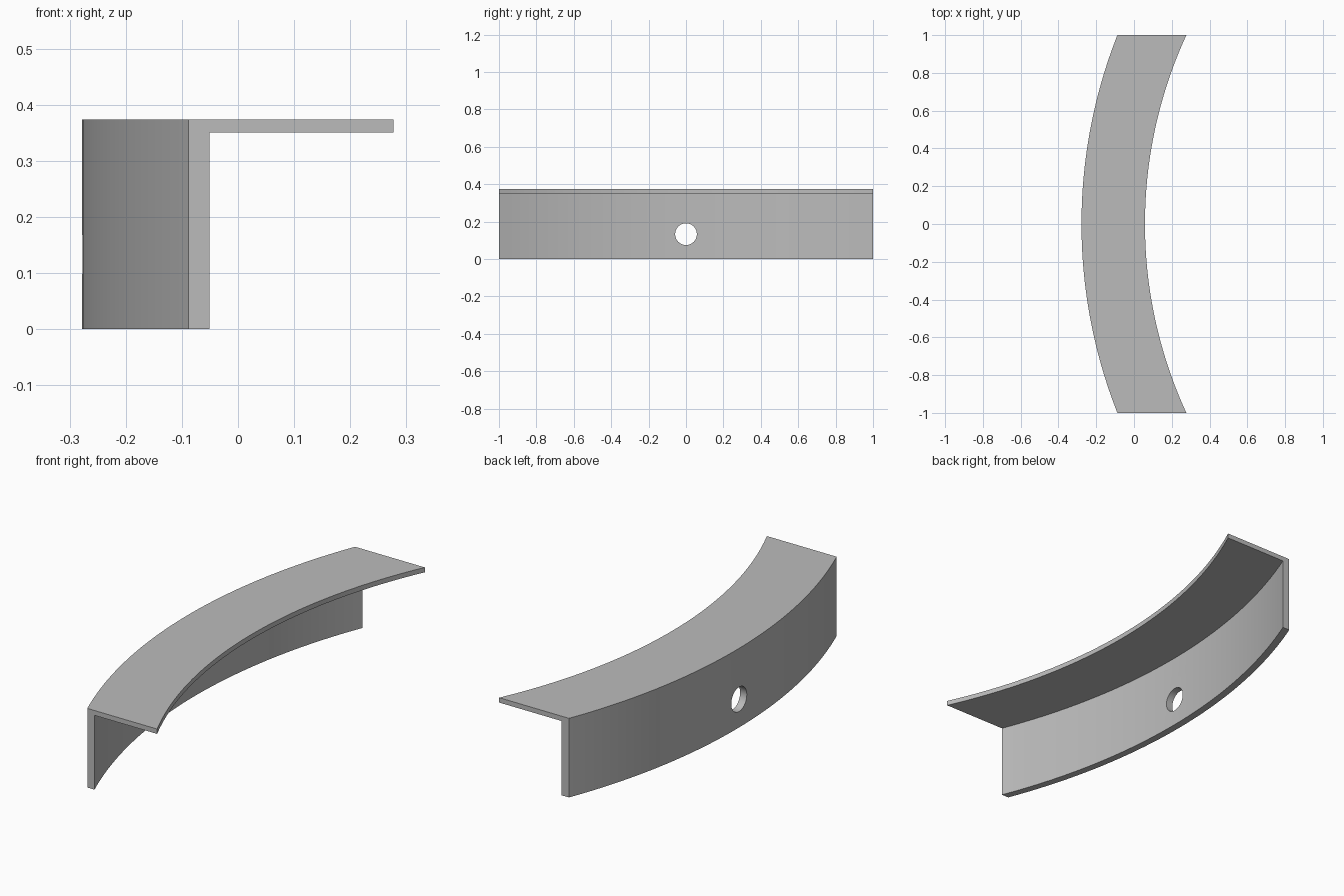
import bpy, bmesh
from math import sqrt, pi

cube = bpy.data.objects.get("Cube")
if cube:
    bpy.data.objects.remove(cube, do_unlink=True)

# Plain grey finish
grey = bpy.data.materials.new("Plain grey")
grey.use_nodes = True
colour = (0.5, 0.5, 0.5, 1)
grey.diffuse_color = colour
grey.node_tree.nodes["Principled BSDF"].inputs["Base Color"].default_value = colour

# Concentric arcs of the angle section, trimmed square at both ends
CENTRE_X = 2.449
OUTER, WALL, FLANGE = 2.727, 2.692, 2.391
HEIGHT, UNDERSIDE = 0.374, 0.351
SEGMENTS = 40
profile = [(OUTER, 0), (WALL, 0), (WALL, UNDERSIDE),
           (FLANGE, UNDERSIDE), (FLANGE, HEIGHT), (OUTER, HEIGHT)]

# Curved angle bracket: sweep the L section along the arc
bm = bmesh.new()
rings = []
for i in range(SEGMENTS + 1):
    y = -1 + 2 * i / SEGMENTS
    rings.append([bm.verts.new((CENTRE_X - sqrt(r * r - y * y), y, z))
                  for r, z in profile])
for a, b in zip(rings, rings[1:]):
    for k in range(len(profile)):
        n = (k + 1) % len(profile)
        bm.faces.new((a[k], a[n], b[n], b[k]))
bm.faces.new(rings[0])
bm.faces.new(rings[-1])
bmesh.ops.recalc_face_normals(bm, faces=bm.faces)
mesh = bpy.data.meshes.new("curved_angle_bracket")
bm.to_mesh(mesh)
bm.free()
bracket = bpy.data.objects.new("curved_angle_bracket", mesh)
bpy.context.collection.objects.link(bracket)
mesh.materials.append(grey)

# Round bolt hole through the middle of the wall
bpy.ops.mesh.primitive_cylinder_add(vertices=48, radius=0.058, depth=0.2,
                                    location=(-0.26, 0, 0.133),
                                    rotation=(0, pi / 2, 0))
cutter = bpy.context.object
cutter.name = "bolt_hole_cutter"
cutter.data.materials.append(grey)
cutter.hide_render = True
hole = bracket.modifiers.new("bolt_hole", "BOOLEAN")
hole.operation = "DIFFERENCE"
hole.solver = "EXACT"
hole.object = cutter

# Bake the hole and remove the cutter
bpy.ops.object.select_all(action="DESELECT")
bracket.select_set(True)
bpy.context.view_layer.objects.active = bracket
bpy.ops.object.modifier_apply(modifier=hole.name)
bpy.data.objects.remove(cutter, do_unlink=True)
bpy.ops.object.shade_smooth_by_angle(angle=pi / 6)
